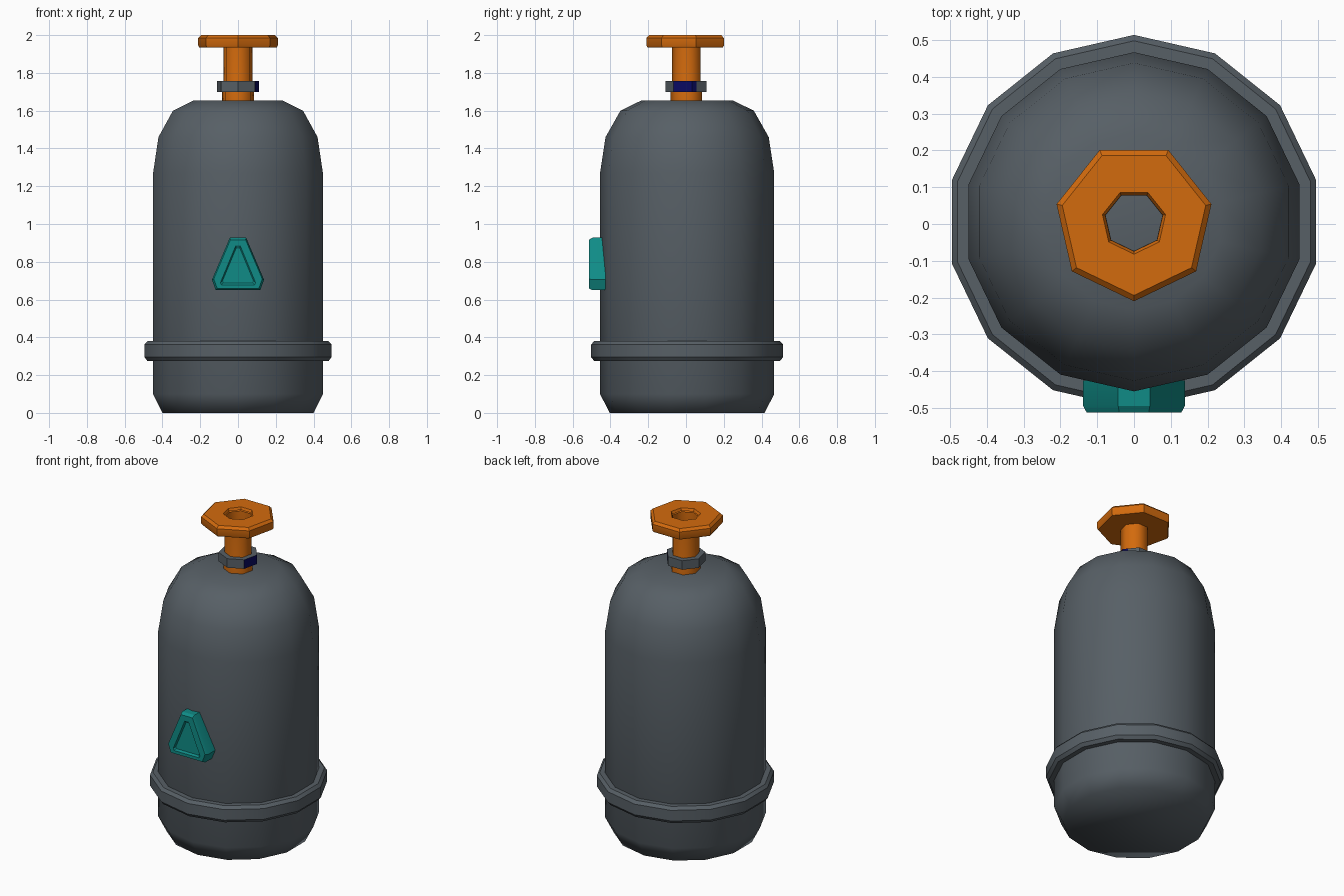
import bpy, bmesh, math
from mathutils import Vector

if "Cube" in bpy.data.objects:
    bpy.data.objects.remove(bpy.data.objects["Cube"])

CY = 0.006  # the round parts sit slightly behind the origin because of the badge


def material(name, colour):
    m = bpy.data.materials.new(name)
    m.diffuse_color = (*colour, 1)
    m.use_nodes = True
    m.node_tree.nodes["Principled BSDF"].inputs["Base Color"].default_value = m.diffuse_color
    return m


GREY = material("steel grey", (0.095, 0.115, 0.132))
ORANGE = material("orange", (0.65, 0.145, 0.004))
TEAL = material("teal", (0.005, 0.26, 0.24))
NAVY = material("navy", (0.003, 0.003, 0.12))


def loft(name, rings, mats, smooth=30, cap_start=False, cap_end=False, loop=False, edit=None):
    """Skin a list of closed point rings, with sharp edges above an angle."""
    bm = bmesh.new()
    rows = [[bm.verts.new(p) for p in ring] for ring in rings]
    n = len(rows[0])
    pairs = list(zip(rows, rows[1:])) + ([(rows[-1], rows[0])] if loop else [])
    for a, b in pairs:
        for i in range(n):
            j = (i + 1) % n
            bm.faces.new((a[i], a[j], b[j], b[i]))
    if cap_start:
        bm.faces.new(rows[0][::-1])
    if cap_end:
        bm.faces.new(rows[-1])
    if edit:
        edit(bm)
    bm.normal_update()
    for f in bm.faces:
        f.smooth = True
    for e in bm.edges:
        e.smooth = e.calc_face_angle(0) < math.radians(smooth)
    me = bpy.data.meshes.new(name)
    bm.to_mesh(me)
    bm.free()
    for m in mats:
        me.materials.append(m)
    ob = bpy.data.objects.new(name, me)
    bpy.context.collection.objects.link(ob)
    return ob


def turned(profile, sides):
    """Rings for a turned part, from (radius, height) pairs."""
    angles = [math.tau * i / sides - math.pi / 2 for i in range(sides)]
    return [[(r * math.cos(a), CY + r * math.sin(a), z) for a in angles] for r, z in profile]


# Tank body with a softly domed shoulder
loft("tank_body", turned([(0.41, 0), (0.461, 0.10), (0.461, 1.27), (0.432, 1.46),
                          (0.353, 1.60), (0.24, 1.655)], 14),
     [GREY], smooth=75, cap_start=True, cap_end=True)

# Bevelled band around the base
loft("base_band", turned([(0.45, 0.275), (0.492, 0.275), (0.508, 0.295), (0.508, 0.362),
                          (0.492, 0.38), (0.45, 0.38)], 14), [GREY], loop=True)

# Hollow valve stem
loft("valve_stem", turned([(0.087, 1.645), (0.087, 1.70), (0.080, 1.755), (0.080, 1.98)], 7),
     [ORANGE], smooth=60)

# Handwheel with an open centre
loft("handwheel", turned([(0.080, 1.935), (0.210, 1.935), (0.216, 1.945), (0.216, 1.985),
                          (0.200, 2.0), (0.088, 2.0), (0.080, 1.985)], 7), [ORANGE])


# Collar nut with a navy patch on its right side
def paint_patch(bm):
    bmesh.ops.bisect_plane(bm, geom=bm.verts[:] + bm.edges[:] + bm.faces[:],
                           plane_co=(0, 0.055, 0), plane_no=(0, 1, 0))
    bm.normal_update()
    for f in bm.faces:
        if abs(f.normal.z) < 0.5 and f.calc_center_median().x > 0.09:
            f.material_index = 1


loft("collar_nut", turned([(0.079, 1.70), (0.114, 1.70), (0.114, 1.757), (0.079, 1.757)], 7),
     [GREY, NAVY], edit=paint_patch)

# Triangular badge with a recessed face
half = [(0.118, 0.65), (0.138, 0.705), (0.043, 0.928)]
outline = half + [(-x, z) for x, z in reversed(half)]
inner_half = [(0.088, 0.677), (0.093, 0.690), (0.012, 0.885)]
inner = inner_half + [(-x, z) for x, z in reversed(inner_half)]


def badge_ring(points, y, s=1.0):
    return [(x * s, y, 0.765 + (z - 0.765) * s) for x, z in points]


loft("badge", [badge_ring(outline, -0.425), badge_ring(outline, -0.495),
               badge_ring(outline, -0.513, 0.93), badge_ring(inner, -0.513),
               badge_ring(inner, -0.503, 0.88)],
     [TEAL], cap_start=True, cap_end=True)
